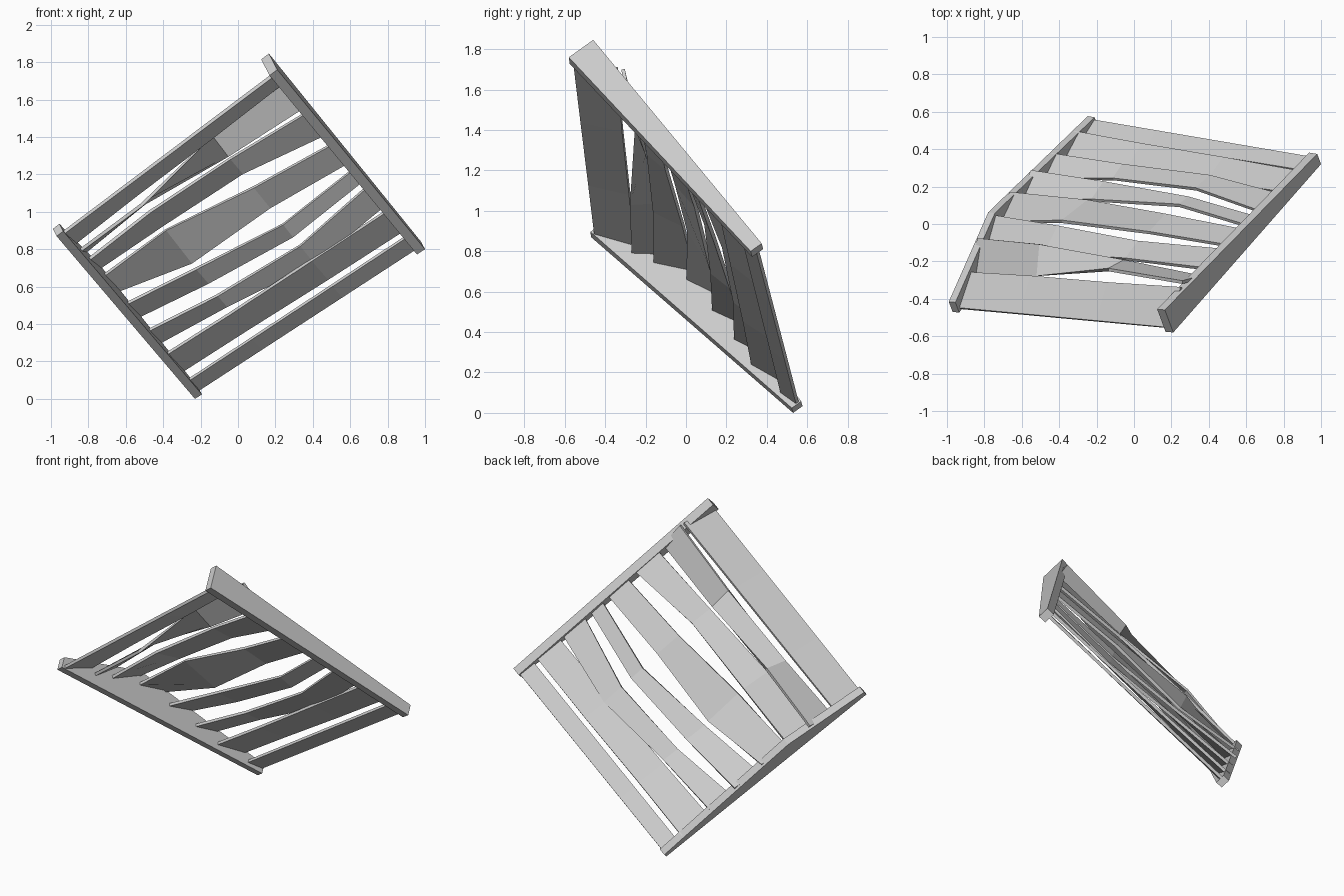
import bpy
from mathutils import Vector as V

if "Cube" in bpy.data.objects:
    bpy.data.objects.remove(bpy.data.objects["Cube"])

# Tilted panel: front-plane corners and the depth direction
LEFT, TOP = V((-.97, -.47, .87)), V((.21, -.58, 1.76))
BOTTOM, RIGHT = V((-.23, .53, .0)), V((1.0, .32, .80))
DEPTH = V((-.29, .777, .556)).normalized()


def place(a, s, n):
    """a: left rail to right rail, s: top edge to bottom edge, n: depth"""
    return LEFT.lerp(TOP, a).lerp(BOTTOM.lerp(RIGHT, a), s) + DEPTH * n


def loft(name, sections):
    """Skin a row of equal-sized cross-sections and cap both ends."""
    k = len(sections[0])
    verts = [place(*p) for sec in sections for p in sec]
    faces = [list(range(k)), list(range(len(verts) - k, len(verts)))[::-1]]
    for i in range(len(sections) - 1):
        for j in range(k):
            m = (j + 1) % k
            faces.append((i * k + j, (i + 1) * k + j, (i + 1) * k + m, i * k + m))
    me = bpy.data.meshes.new(name)
    me.from_pydata(verts, [], faces)
    import bmesh
    bm = bmesh.new()
    bm.from_mesh(me)
    bmesh.ops.recalc_face_normals(bm, faces=bm.faces)
    bm.to_mesh(me)
    bm.free()
    ob = bpy.data.objects.new(name, me)
    bpy.context.collection.objects.link(ob)
    return ob


def rail(name, a0, a1, crest):
    """Side rail whose back edge follows the crest of (s, n) points."""
    loft(name, [[(a0, s, 0), (a1, s, 0), (a1, s, n), (a0, s, n)] for s, n in crest])


def slat(name, stations):
    """Twisted slat: each station is front edge s, n and back edge s, n."""
    t = .018
    secs = []
    for a, (s0, n0, s1, n1) in zip((.01, .3, .65, .985), stations):
        w = V(((s1 - s0) * 1.53, n1 - n0)).normalized()
        ds, dn = w.y * t / 1.53, -w.x * t
        secs.append([(a, s0, n0), (a, s1, n1), (a, s1 + ds, n1 + dn), (a, s0 + ds, n0 + dn)])
    loft(name, secs)


# Side rails: left one peaks near the upper third, right one tapers
rail("left_rail", 0, .03, [(0, .07), (.35, .235), (1, .06)])
rail("right_rail", .965, 1, [(0, .155), (1, .07)])

# Warped slats from the top edge to the bottom edge
SLATS = [
    [(.01, .02, .13, .11), (.01, .02, .13, .13), (.01, .02, .13, .14), (.01, .02, .13, .16)],
    [(.15, .07, .24, .20), (.16, .09, .23, .22), (.16, .20, .25, .15), (.15, .18, .25, .10)],
    [(.23, .11, .35, .22), (.24, .15, .35, .20), (.26, .15, .35, .16), (.28, .12, .40, .11)],
    [(.36, .16, .48, .21), (.38, .20, .54, .14), (.42, .14, .53, .13), (.44, .09, .54, .08)],
    [(.51, .13, .62, .18), (.56, .12, .65, .13), (.61, .10, .67, .08), (.57, .07, .63, .06)],
    [(.65, .09, .75, .13), (.70, .09, .77, .10), (.72, .08, .81, .06), (.66, .06, .77, .06)],
    [(.77, .05, .90, .09), (.78, .05, .90, .08), (.785, .05, .905, .07), (.79, .05, .905, .06)],
    [(.925, .04, .995, .05)] * 4,
]
for i, stations in enumerate(SLATS):
    slat(f"slat_{i + 1}", stations)
